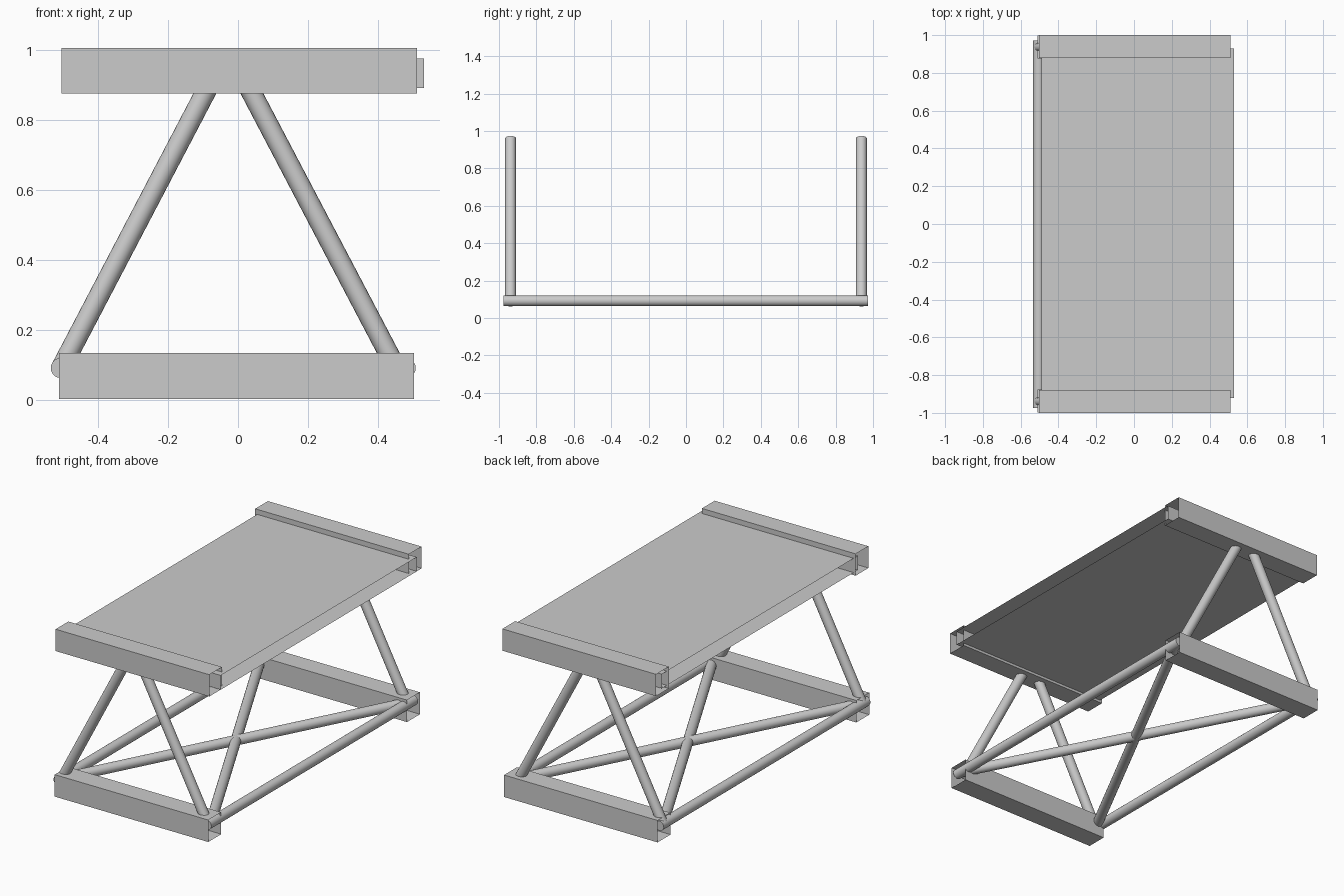
import bpy, bmesh
from mathutils import Vector

if "Cube" in bpy.data.objects:
    bpy.data.objects.remove(bpy.data.objects["Cube"])


def sleeve(name, x, y, z):
    """Thin rectangular tube along x, open at both ends."""
    bm = bmesh.new()
    corners = [(y[0], z[0]), (y[1], z[0]), (y[1], z[1]), (y[0], z[1])]
    a, b = [[bm.verts.new((px, *c)) for c in corners] for px in x]
    for i in range(4):
        j = (i + 1) % 4
        bm.faces.new((a[i], a[j], b[j], b[i]))
    bmesh.ops.recalc_face_normals(bm, faces=bm.faces[:])
    mesh = bpy.data.meshes.new(name)
    bm.to_mesh(mesh)
    bm.free()
    ob = bpy.data.objects.new(name, mesh)
    bpy.context.collection.objects.link(ob)
    # make the outer faces point away from the axis
    top = max(mesh.polygons, key=lambda p: p.center.z)
    if top.normal.z < 0:
        mesh.flip_normals()


def rod(name, p, q, r=0.029):
    """Round bar between two points."""
    p, q = Vector(p), Vector(q)
    d = q - p
    bpy.ops.mesh.primitive_cylinder_add(vertices=20, radius=r, depth=d.length,
                                        location=(p + q) / 2)
    ob = bpy.context.object
    ob.name = name
    ob.rotation_euler = d.to_track_quat('Z', 'Y').to_euler()
    bpy.ops.object.shade_smooth_by_angle()


# table top panel
sleeve("table_top", (-0.49, 0.53), (-0.92, 0.928), (0.89, 0.975))

XL, XR, ZB = -0.505, 0.478, 0.092
for side, s in (("front", -1), ("back", 1)):
    y = sorted((s * 0.88, s * 1.0))
    # rails above and below
    sleeve(side + "_top_rail", (-0.503, 0.511), y, (0.875, 1.005))
    y = sorted((s * 0.875, s * 0.997))
    sleeve(side + "_foot_rail", (-0.511, 0.502), y, (0.004, 0.135))
    # slanted legs
    yl = s * 0.938
    rod(side + "_left_leg", (-0.508, yl, 0.085), (-0.05, yl, 0.96))
    rod(side + "_right_leg", (0.46, yl, 0.075), (-0.005, yl, 0.96))

# long floor bars and crossed floor braces
rod("left_floor_bar", (XL, -0.975, ZB), (XL, 0.972, ZB))
rod("right_floor_bar", (XR, -0.975, ZB), (XR, 0.972, ZB))
rod("cross_brace_a", (XL, -0.938, ZB), (XR, 0.938, ZB))
rod("cross_brace_b", (XR, -0.938, ZB), (XL, 0.938, ZB))
